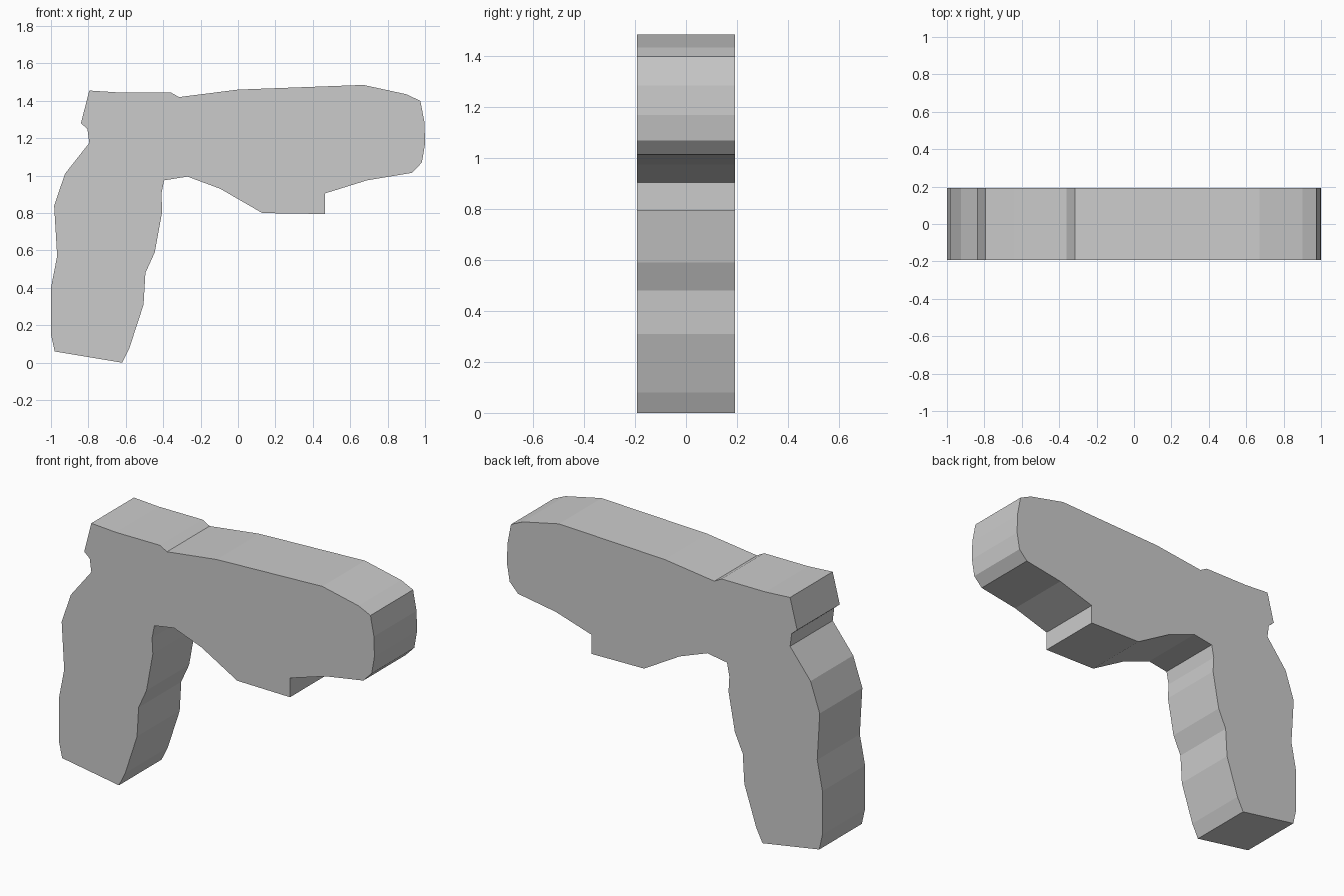
import bpy, bmesh

if "Cube" in bpy.data.objects:
    bpy.data.objects.remove(bpy.data.objects["Cube"])

HALF_DEPTH = 0.193

# Side silhouette (x, z): upper housing, then grip
housing = [(-0.795, 1.455), (-0.64, 1.445), (-0.36, 1.445), (-0.315, 1.42),
           (0.0, 1.46), (0.67, 1.485), (0.90, 1.435), (0.975, 1.40),
           (0.997, 1.285), (1.0, 1.17), (0.983, 1.07), (0.93, 1.015),
           (0.69, 0.975), (0.465, 0.905), (0.465, 0.795), (0.13, 0.80),
           (-0.095, 0.93), (-0.27, 0.995), (-0.395, 0.975)]
grip = [(-0.41, 0.90), (-0.405, 0.81), (-0.445, 0.59), (-0.495, 0.48),
        (-0.505, 0.31), (-0.58, 0.08), (-0.62, 0.0), (-0.98, 0.06),
        (-1.0, 0.15), (-1.0, 0.40), (-0.967, 0.57), (-0.983, 0.84),
        (-0.925, 1.01), (-0.795, 1.175), (-0.805, 1.25), (-0.84, 1.28)]


def extruded_profile(name, points, half_depth):
    """Flat-sided solid from an x-z outline, extruded along y."""
    bm = bmesh.new()
    face = bm.faces.new([bm.verts.new((x, -half_depth, z)) for x, z in points])
    result = bmesh.ops.extrude_face_region(bm, geom=[face])
    verts = [g for g in result["geom"] if isinstance(g, bmesh.types.BMVert)]
    bmesh.ops.translate(bm, verts=verts, vec=(0, 2 * half_depth, 0))
    # Triangulate the concave side caps cleanly
    caps = [f for f in bm.faces if len(f.verts) > 4]
    bmesh.ops.triangulate(bm, faces=caps)
    bmesh.ops.recalc_face_normals(bm, faces=bm.faces)
    mesh = bpy.data.meshes.new(name)
    bm.to_mesh(mesh)
    bm.free()
    obj = bpy.data.objects.new(name, mesh)
    bpy.context.collection.objects.link(obj)
    return obj


# One-piece body: housing and grip share a continuous outline
extruded_profile("body_with_grip", housing + grip, HALF_DEPTH)
